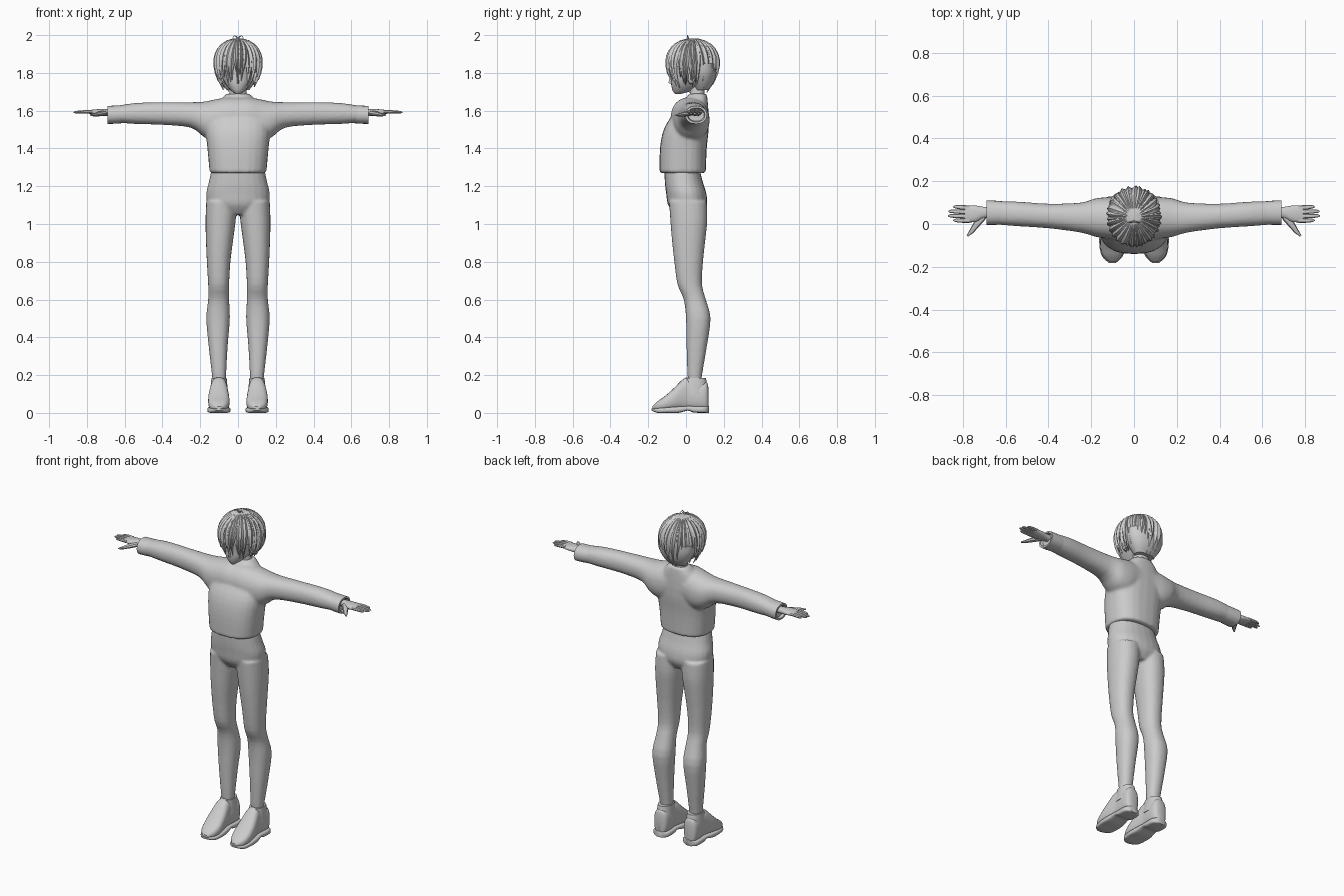
import bpy, bmesh, math, random
from mathutils import Vector

random.seed(4)
cube = bpy.data.objects.get("Cube")
if cube:
    bpy.data.objects.remove(cube, do_unlink=True)

grey = bpy.data.materials.new("light grey")
grey.use_nodes = True
tone = (0.6, 0.6, 0.6, 1)
grey.diffuse_color = tone
grey.node_tree.nodes["Principled BSDF"].inputs["Base Color"].default_value = tone


def add_object(name, bm, mirror=False, angle=40):
    bmesh.ops.recalc_face_normals(bm, faces=bm.faces)
    mesh = bpy.data.meshes.new(name)
    bm.to_mesh(mesh)
    bm.free()
    mesh.materials.append(grey)
    obj = bpy.data.objects.new(name, mesh)
    bpy.context.collection.objects.link(obj)
    bpy.ops.object.select_all(action='DESELECT')
    obj.select_set(True)
    bpy.context.view_layer.objects.active = obj
    bpy.ops.object.shade_smooth_by_angle(angle=math.radians(angle))
    if mirror:
        obj.modifiers.new("Mirror", 'MIRROR')
    return obj


def fuse(obj, voxel=0.009, rounds=4):
    """Weld overlapping volumes into one soft cloth surface."""
    remesh = obj.modifiers.new("Fuse", 'REMESH')
    remesh.mode = 'VOXEL'
    remesh.voxel_size = voxel
    remesh.use_smooth_shade = True
    soften = obj.modifiers.new("Soften", 'SMOOTH')
    soften.factor = 0.5
    soften.iterations = rounds


def bridge(bm, rings):
    """Skin a list of point rings and cap both ends."""
    rows = [[bm.verts.new(p) for p in ring] for ring in rings]
    n = len(rows[0])
    for a, b in zip(rows, rows[1:]):
        for i in range(n):
            j = (i + 1) % n
            bm.faces.new((a[i], a[j], b[j], b[i]))
    bm.faces.new(rows[0])
    bm.faces.new(rows[-1])


def spline(keys, steps):
    """Catmull-Rom interpolation through tuples."""
    out = []
    for k in range(len(keys) - 1):
        p = [keys[max(0, min(len(keys) - 1, k + d))] for d in (-1, 0, 1, 2)]
        for s in range(steps):
            t = s / steps
            out.append([b + t * (c - a) / 2 + t * t * (a - 2.5 * b + 2 * c - d / 2)
                        + t ** 3 * (3 * (b - c) + d - a) / 2 for a, b, c, d in zip(*p)])
    return out + [list(keys[-1])]


def loft(bm, axis, sections, steps=3, n=24, power=0.9):
    """Sections are (position, low a, high a, low b, high b) along an axis."""
    def bend(v):
        return math.copysign(abs(v) ** power, v)
    rings = []
    for pos, a0, a1, b0, b1 in (spline(sections, steps) if steps > 1 else sections):
        ring = []
        for i in range(n):
            u = math.tau * i / n
            a = (a0 + a1) / 2 + (a1 - a0) / 2 * bend(math.cos(u))
            b = (b0 + b1) / 2 + (b1 - b0) / 2 * bend(math.sin(u))
            ring.append({'x': (pos, a, b), 'y': (a, pos, b), 'z': (a, b, pos)}[axis])
        rings.append(ring)
    bridge(bm, rings)


def limb(bm, points, radii, flat=1, n=8):
    """Round tapering tube along a mostly sideways path, for fingers."""
    rings = []
    pts = [Vector(p) for p in points]
    for k, (p, r) in enumerate(zip(pts, radii)):
        way = (pts[min(k + 1, len(pts) - 1)] - pts[max(k - 1, 0)]).normalized()
        side = way.cross(Vector((0, 0, 1))).normalized()
        up = side.cross(way)
        rings.append([p + side * r * math.cos(math.tau * i / n)
                      + up * r * flat * math.sin(math.tau * i / n) for i in range(n)])
    bridge(bm, rings)


# Sweater: torso and both sleeves fused
bm = bmesh.new()
loft(bm, 'z', [(1.27, -.15, .15, -.14, .105), (1.4, -.162, .162, -.138, .11),
               (1.5, -.17, .17, -.118, .12), (1.58, -.15, .15, -.07, .12),
               (1.65, -.1, .1, -.01, .115), (1.69, -.06, .06, .015, .11)], power=.8)
half = [(0, -.08, .12, 1.45, 1.67), (.06, -.08, .12, 1.45, 1.67),
        (.12, -.07, .125, 1.44, 1.66), (.18, -.06, .12, 1.46, 1.648),
        (.25, -.04, .1, 1.51, 1.645), (.4, -.02, .095, 1.525, 1.645),
        (.55, -.01, .105, 1.53, 1.64), (.67, 0, .105, 1.54, 1.62)]
loft(bm, 'x', [(-s[0], *s[1:]) for s in half[:0:-1]] + half)
fuse(add_object("sweater", bm))

# Turned-in sleeve cuffs
bm = bmesh.new()
loft(bm, 'x', [(.6, 0, .105, 1.535, 1.63), (.65, -.004, .109, 1.531, 1.627),
               (.69, -.004, .111, 1.53, 1.625), (.69, .008, .1, 1.54, 1.615),
               (.675, .012, .096, 1.545, 1.61)], steps=1)
add_object("sleeve_cuff", bm, mirror=True)

# Trousers: hips and both legs fused
bm = bmesh.new()
loft(bm, 'z', [(1.05, -.09, .09, -.06, .08), (1.1, -.155, .155, -.095, .11),
               (1.16, -.168, .168, -.105, .108), (1.22, -.155, .155, -.112, .09),
               (1.3, -.138, .138, -.115, .07)])
leg = [(.15, .066, .134, .015, .08), (.2, .063, .138, .008, .085),
       (.35, .055, .155, .003, .11), (.5, .043, .168, 0, .13),
       (.6, .047, .158, -.012, .105), (.68, .047, .158, -.045, .085),
       (.8, .04, .165, -.062, .09), (.92, .025, .17, -.075, .103),
       (1.02, .012, .172, -.083, .113), (1.12, .005, .168, -.09, .11)]
for s in (-1, 1):
    loft(bm, 'z', [(z, s * a, s * b, c, d) for z, a, b, c, d in leg])
fuse(add_object("trousers", bm), voxel=.008, rounds=3)

# Shoes: upper, ankle collar and sole with a raised arch
bm = bmesh.new()
loft(bm, 'y', [(-.178, .085, .115, .02, .035), (-.15, .058, .145, .012, .062),
               (-.11, .045, .157, .012, .09), (-.06, .047, .157, .015, .135),
               (-.02, .053, .15, .015, .175), (.01, .057, .145, .015, .188),
               (.05, .055, .146, .015, .16), (.09, .055, .146, .012, .165),
               (.112, .065, .138, .012, .16), (.12, .085, .118, .02, .12)], power=.75)
add_object("shoe_upper", bm, mirror=True)
bm = bmesh.new()
loft(bm, 'z', [(.1, .052, .148, -.03, .118), (.15, .057, .144, -.016, .112),
               (.185, .06, .14, -.005, .105)])
add_object("shoe_collar", bm, mirror=True)
bm = bmesh.new()
loft(bm, 'y', [(-.182, .085, .118, .012, .022), (-.15, .052, .15, 0, .026),
               (-.1, .04, .162, 0, .03), (-.04, .043, .161, 0, .034),
               (.01, .05, .154, .012, .036), (.04, .048, .154, .002, .036),
               (.1, .05, .152, 0, .036), (.122, .08, .125, 0, .036)], power=.5)
add_object("shoe_sole", bm, mirror=True)

# Hands: palm, four fingers and a thumb
bm = bmesh.new()
loft(bm, 'x', [(.64, .03, .08, 1.57, 1.605), (.7, .028, .08, 1.572, 1.608),
               (.74, .01, .086, 1.575, 1.608), (.79, .008, .086, 1.582, 1.603)])
for y, tip in ((.016, .845), (.036, .87), (.056, .868), (.076, .845)):
    limb(bm, [(.77, y, 1.594), (.81, y * 1.03, 1.594), (tip - .012, y * 1.06, 1.592),
              (tip, y * 1.06, 1.591)], (.011, .0105, .008, .003), .85)
limb(bm, [(.705, .035, 1.588), (.735, .0, 1.583), (.76, -.035, 1.578), (.78, -.056, 1.575)],
     (.017, .016, .011, .004), .8)
add_object("hand", bm, mirror=True)

# Neck and head
bm = bmesh.new()
loft(bm, 'z', [(1.63, -.062, .062, .012, .108), (1.69, -.046, .046, .02, .098),
               (1.76, -.044, .044, .015, .095)])
add_object("neck", bm)
bm = bmesh.new()
loft(bm, 'z', [(1.688, -.012, .012, -.058, -.03), (1.705, -.036, .036, -.07, .03),
               (1.74, -.066, .066, -.079, .09), (1.78, -.085, .085, -.08, .13),
               (1.85, -.095, .095, -.084, .14), (1.92, -.085, .085, -.06, .12),
               (1.955, -.04, .04, -.01, .07)])
add_object("head", bm)
bm = bmesh.new()
bridge(bm, [[(-.009, -.072, 1.742), (.009, -.072, 1.742), (0, -.094, 1.746)],
            [(-.003, -.076, 1.785), (.003, -.076, 1.785), (0, -.083, 1.785)]])
add_object("nose", bm)
bm = bmesh.new()
loft(bm, 'x', [(.08, .01, .04, 1.74, 1.8), (.098, .012, .048, 1.745, 1.808),
               (.102, .02, .042, 1.755, 1.8)], steps=2, n=12)
add_object("ear", bm, mirror=True)

# Hair cap over the crown and the back of the head
MID, TALL, DEEP = 1.855, .128, .035
bm = bmesh.new()
loft(bm, 'z', [(1.83, -.118, .118, -.088, .163), (1.88, -.118, .118, -.09, .164),
               (1.93, -.1, .1, -.068, .143), (1.965, -.062, .062, -.03, .1),
               (1.981, -.015, .015, .015, .05)])
loft(bm, 'z', [(1.71, -.06, .06, .05, .12), (1.75, -.09, .09, .03, .148),
               (1.8, -.113, .113, .015, .162), (1.85, -.118, .118, .0, .163)])
add_object("hair_cap", bm)


def hair_point(angle, z, lift):
    h = (z - MID) / TALL
    f = math.sqrt(max(0, 1 - h * h)) if h > 0 else 1 - .3 * h * h
    return Vector((math.sin(angle) * (.12 * f + lift),
                   DEEP - math.cos(angle) * (.134 * f + lift), z))


def lock(bm, angle, tip, width, sway, lift):
    """Ridged tapering lock draped from the crown down to its tip."""
    rings = []
    for k in range(9):
        t = k / 8
        z = MID + TALL * .99 - (MID + TALL * .99 - tip) * t ** 1.5
        mid = angle + sway * t * t
        spread = width * (1 - t ** 3) + .004
        out = lift + .006 * t
        rings.append([hair_point(mid - spread, z, out - .006),
                      hair_point(mid, z, out + .007 * (1 - t * t)),
                      hair_point(mid + spread, z, out - .006)])
    bridge(bm, rings)


# Two layers of locks: short at the brow, long at sides and nape
bm = bmesh.new()
for layer, count in ((0, 30), (1, 25)):
    for i in range(count):
        a = math.tau * (i + .5 * layer) / count
        front = max(0, math.cos(a))
        tip = 1.708 + .045 * front ** 2 + .035 * layer + random.uniform(-.012, .016)
        if abs(math.cos(a)) < .6:
            tip += .012
        lock(bm, a, tip, random.uniform(.11, .16), random.uniform(-.16, .16), .004 * layer)
add_object("hair_locks", bm, angle=50)

# Two thin stray hairs curling off the crown
bm = bmesh.new()
limb(bm, [(0, .015, 1.975), (.006, .01, 1.99), (.018, .008, 1.997), (.03, .008, 1.986)],
     (.004, .004, .003, .001), n=6)
add_object("stray_hair", bm, mirror=True)
